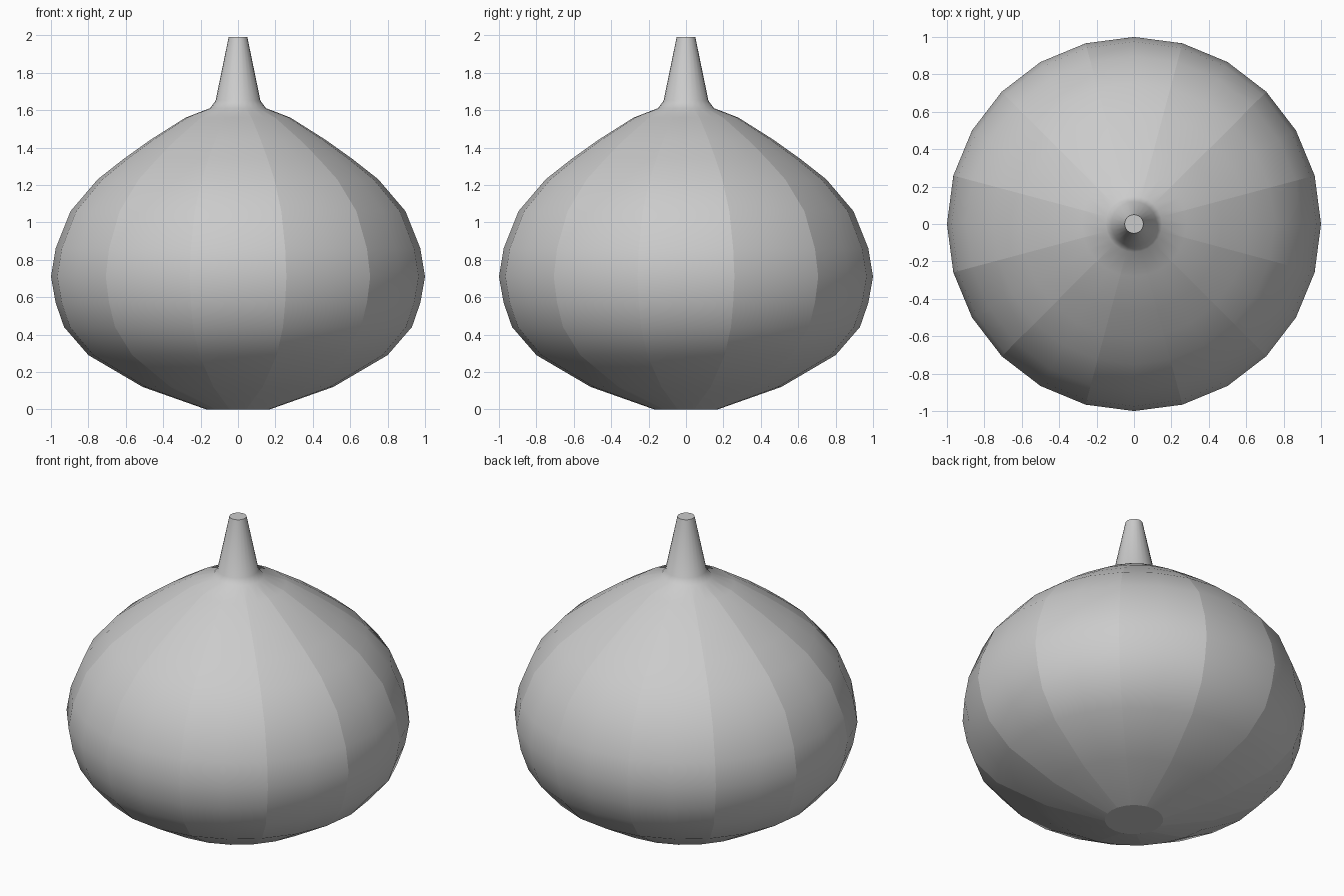
import bpy, bmesh, math

if "Cube" in bpy.data.objects:
    bpy.data.objects.remove(bpy.data.objects["Cube"])

SIDES = 24
# bulb and stem outline (radius, height), bottom to top
PROFILE = [(0.17, 0.0), (0.51, 0.12), (0.80, 0.29), (0.93, 0.44), (0.975, 0.57),
           (1.0, 0.71), (0.975, 0.86), (0.895, 1.06), (0.75, 1.23), (0.61, 1.34),
           (0.47, 1.44), (0.28, 1.56), (0.15, 1.61), (0.12, 1.65), (0.05, 1.99)]
STEM_ROW = 12  # creases between the cloves end here

bm = bmesh.new()
rings = [[bm.verts.new((r * math.cos(i * math.tau / SIDES),
                        r * math.sin(i * math.tau / SIDES), z))
          for i in range(SIDES)] for r, z in PROFILE]

# smooth walls
for low, high in zip(rings, rings[1:]):
    for i in range(SIDES):
        j = (i + 1) % SIDES
        bm.faces.new((low[i], low[j], high[j], high[i])).smooth = True

# flat base and stem tip
for cap in (bm.faces.new(rings[0][::-1]), bm.faces.new(rings[-1])):
    for e in cap.edges:
        e.smooth = False

# sharp creases dividing the twelve cloves
for row in range(STEM_ROW):
    for i in range(1, SIDES, 2):
        bm.edges.get((rings[row][i], rings[row + 1][i])).smooth = False

mesh = bpy.data.meshes.new("garlic_bulb")
bm.to_mesh(mesh)
bm.free()
bulb = bpy.data.objects.new("garlic_bulb", mesh)
bpy.context.collection.objects.link(bulb)
